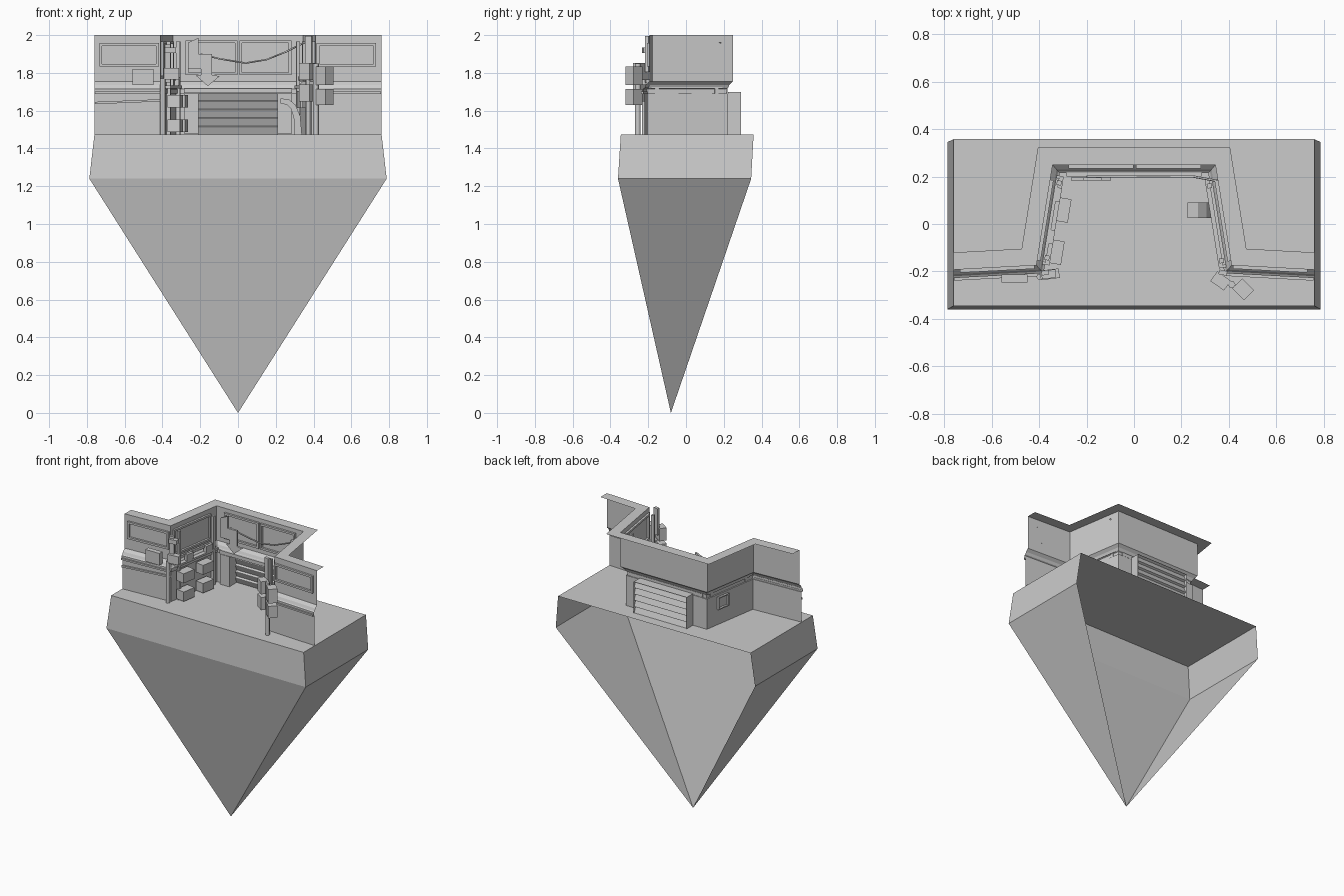
import bpy, bmesh, math
from mathutils import Vector

cube = bpy.data.objects.get("Cube")
if cube:
    bpy.data.objects.remove(cube, do_unlink=True)

grey = bpy.data.materials.new("plain_grey")
grey.use_nodes = True
COLOUR = (0.6, 0.6, 0.6, 1)
grey.diffuse_color = COLOUR
grey.node_tree.nodes["Principled BSDF"].inputs["Base Color"].default_value = COLOUR

FLOOR, TOP = 1.475, 2.0


def add_object(name, data):
    obj = bpy.data.objects.new(name, data)
    bpy.context.scene.collection.objects.link(obj)
    data.materials.append(grey)
    return obj


def mesh(name, verts, faces):
    data = bpy.data.meshes.new(name)
    data.from_pydata([tuple(v) for v in verts], [], faces)
    return add_object(name, data)


def box(name, loc, size, angle=0):
    bm = bmesh.new()
    bmesh.ops.create_cube(bm, size=1)
    bmesh.ops.scale(bm, vec=size, verts=bm.verts)
    data = bpy.data.meshes.new(name)
    bm.to_mesh(data)
    bm.free()
    obj = add_object(name, data)
    obj.location = loc
    obj.rotation_euler.z = angle
    return obj


def sheet(name, points, sweep):
    """Open strip of points swept along a vector."""
    n = len(points)
    pts = [Vector(p) for p in points]
    verts = pts + [p + Vector(sweep) for p in pts]
    return mesh(name, verts, [(i, i + 1, n + i + 1, n + i) for i in range(n - 1)])


def prism(name, points, sweep):
    """Closed outline extruded along a vector."""
    n = len(points)
    obj = sheet(name, list(points) + [points[0]], sweep)
    bm = bmesh.new()
    bm.from_mesh(obj.data)
    bmesh.ops.remove_doubles(bm, verts=bm.verts, dist=1e-5)
    bmesh.ops.holes_fill(bm, edges=bm.edges, sides=n)
    bmesh.ops.recalc_face_normals(bm, faces=bm.faces)
    bm.to_mesh(obj.data)
    bm.free()
    return obj


def tube(name, points, radius):
    curve = bpy.data.curves.new(name, "CURVE")
    curve.dimensions = "3D"
    curve.bevel_depth = radius
    curve.bevel_resolution = 1
    curve.use_fill_caps = True
    line = curve.splines.new("POLY")
    line.points.add(len(points) - 1)
    for point, co in zip(line.points, points):
        point.co = (*co, 1)
    return add_object(name, curve)


# Ground block tapering to a point, open at the back
def ring(hx, y0, y1, z):
    return [(hx, y1, z), (hx, y0, z), (-hx, y0, z), (-hx, y1, z)]

verts = ring(0.76, -0.345, 0.358, FLOOR) + ring(0.787, -0.36, 0.345, 1.24) + [(0, -0.08, 0)]
faces = [(0, 3, 2, 1)]
for i in range(3):
    faces += [(i, i + 1, i + 5, i + 4), (i + 4, i + 5, 8)]
mesh("ground_block", verts, faces)

# Wall: one profile swept along the stepped plan, with a flat cap on top
half = [(-0.76, -0.22), (-0.388, -0.2), (-0.32, 0.222)]
plan = [Vector(p) for p in half + [(-x, y) for x, y in reversed(half)]]
dirs = [(b - a).normalized() for a, b in zip(plan, plan[1:])]
outs = [Vector((-d.y, d.x)) for d in dirs]
miters = [Vector((0, 1))]
miters += [(a + b) / (1 + a.dot(b)) for a, b in zip(outs, outs[1:])] + [Vector((0, 1))]
profile = [(0, FLOOR), (0, 1.69), (-0.008, 1.69), (-0.008, 1.715), (0, 1.72),
           (0.008, 1.737), (0.027, 1.755), (0.027, TOP), (0.1, TOP)]
verts, faces, n = [], [], len(profile)
for p, m in zip(plan, miters):
    verts += [(*(p + m * o), z) for o, z in profile]
for s in range(len(dirs)):
    for j in range(n - 1):
        if (s, j) != (2, 0):  # shutter opening
            a = s * n + j
            faces.append((a, a + 1, a + n + 1, a + n))
mesh("stepped_wall", verts, faces)


def on_wall(name, seg, t, z, size, inset):
    """Box on a wall: t along it, inset inward to the box centre."""
    p = plan[seg] + dirs[seg] * t - outs[seg] * inset
    return box(name, (p.x, p.y, z), size, math.atan2(dirs[seg].y, dirs[seg].x))


def frame(name, seg, t0, t1, z0, z1, inset=-0.02, bar=0.014):
    for z in (z0, z1):
        on_wall(name + "_rail", seg, (t0 + t1) / 2, z, (t1 - t0 + bar, 0.014, bar), inset)
    for t in (t0, t1):
        on_wall(name + "_stile", seg, t, (z0 + z1) / 2, (bar, 0.014, z1 - z0), inset)


# Window frames on the inside
for seg in (0, 4):
    frame("wing_window", seg, 0.035, 0.335, 1.84, 1.95)
for seg in (1, 3):
    frame("side_window", seg, 0.05, 0.38, 1.79, 1.96)
for t in (0.05, 0.335):
    frame("back_window", 2, t, t + 0.26, 1.795, 1.965)
frame("outer_panel", 1, 0.24, 0.33, 1.59, 1.67, -0.01, 0.008)

# Roller shutter in a shallow alcove
WIDTH = 0.21
for side in (-1, 1):
    x = side * WIDTH
    sheet("back_wall_side", [(x, 0.222, FLOOR), (side * 0.32, 0.222, FLOOR)], (0, 0, 0.215))
    sheet("alcove_side", [(x, 0.222, FLOOR), (x, 0.292, FLOOR)], (0, 0, 0.225))
    box("shutter_pillar", (side * 0.246, 0.21, 1.583), (0.075, 0.02, 0.215))
sheet("alcove_top", [(-WIDTH, 0.222, 1.7), (-WIDTH, 0.292, 1.7)], (2 * WIDTH, 0, 0))
slats = []
for i in range(5):
    z = FLOOR + i * 0.045
    slats += [(-WIDTH, 0.285, z), (-WIDTH, 0.27, z + 0.035), (-WIDTH, 0.27, z + 0.038)]
slats.append((-WIDTH, 0.285, 1.7))
sheet("shutter_slats", slats, (2 * WIDTH, 0, 0))
box("shutter_header", (0, 0.21, 1.705), (0.57, 0.02, 0.025))

# Rails and shelves along the walls
for seg in (0, 4):
    on_wall("wing_rail", seg, 0.186, 1.695, (0.37, 0.014, 0.012), 0.012)
on_wall("wing_pipe", 0, 0.186, 1.648, (0.37, 0.012, 0.012), 0.007).rotation_euler.y = -0.04
for seg in (1, 3):
    on_wall("side_shelf", seg, 0.22, 1.725, (0.38, 0.03, 0.014), 0.012)
    on_wall("side_rail", seg, 0.22, 1.77, (0.36, 0.014, 0.02), 0.003)
    for t in (0.06, 0.38):
        on_wall("side_upright", seg, t, 1.72, (0.02, 0.02, 0.49), 0.012)

# Crates hung on the right side wall, thin panels on the other
for t in (0.09, 0.27):
    for z in (1.52, 1.65):
        on_wall("wall_crate", 1, t, z, (0.1, 0.065, 0.068), 0.042)
    on_wall("wall_panel", 3, t + 0.05, 1.66, (0.11, 0.015, 0.09), 0.014)
    on_wall("shelf_item", 1, t + 0.06, 1.755, (0.06, 0.025, 0.045), 0.015)

# Curved duct bending out of the side wall
duct = [(0.225, 1.665), (0.27, 1.66), (0.305, 1.63), (0.33, 1.57), (0.338, FLOOR),
        (0.297, FLOOR), (0.295, 1.565), (0.28, 1.61), (0.258, 1.632), (0.225, 1.637)]
prism("curved_duct", [(x, 0.025, z) for x, z in duct], (0, 0.065, 0))

# Hanging arrow sign
arrow = [(-0.265, 1.96), (-0.21, 1.985), (-0.21, 1.9), (-0.138, 1.9), (-0.138, 1.79),
         (-0.098, 1.782), (-0.16, 1.73), (-0.222, 1.785), (-0.195, 1.79), (-0.195, 1.82),
         (-0.265, 1.82)]
prism("arrow_sign", [(x, 0.183, z) for x, z in arrow], (0, 0.014, 0))

# Sagging cable in front of the back windows
tube("sagging_cable", [(-0.2, 0.2, 1.9), (-0.1, 0.2, 1.875), (0.04, 0.2, 1.852),
                       (0.15, 0.2, 1.87), (0.25, 0.2, 1.91), (0.36, 0.18, 1.965)], 0.005)

# Corner poles with sign boxes
tube("right_pole", [(-0.398, -0.222, FLOOR), (-0.398, -0.222, 1.77)], 0.014)
tube("left_pole", [(0.412, -0.255, FLOOR), (0.412, -0.255, 1.85)], 0.016)
box("right_post", (-0.375, -0.205, 1.85), (0.03, 0.02, 0.2), 0.2)
box("left_post", (0.375, -0.205, 1.9), (0.035, 0.02, 0.19), -0.2)
box("right_sign", (-0.355, -0.212, 1.795), (0.08, 0.04, 0.06), 0.12)
box("right_lamp", (-0.36, -0.212, 1.92), (0.06, 0.035, 0.03), 0.12)
box("wing_sign", (-0.503, -0.23, 1.778), (0.11, 0.035, 0.085))
for z in (1.785, 1.672):
    box("outer_sign", (0.46, -0.275, z), (0.07, 0.06, 0.1 if z > 1.7 else 0.085), math.radians(-45))
    box("inner_sign", (0.365, -0.24, z + 0.022), (0.07, 0.05, 0.09), math.radians(-35))
